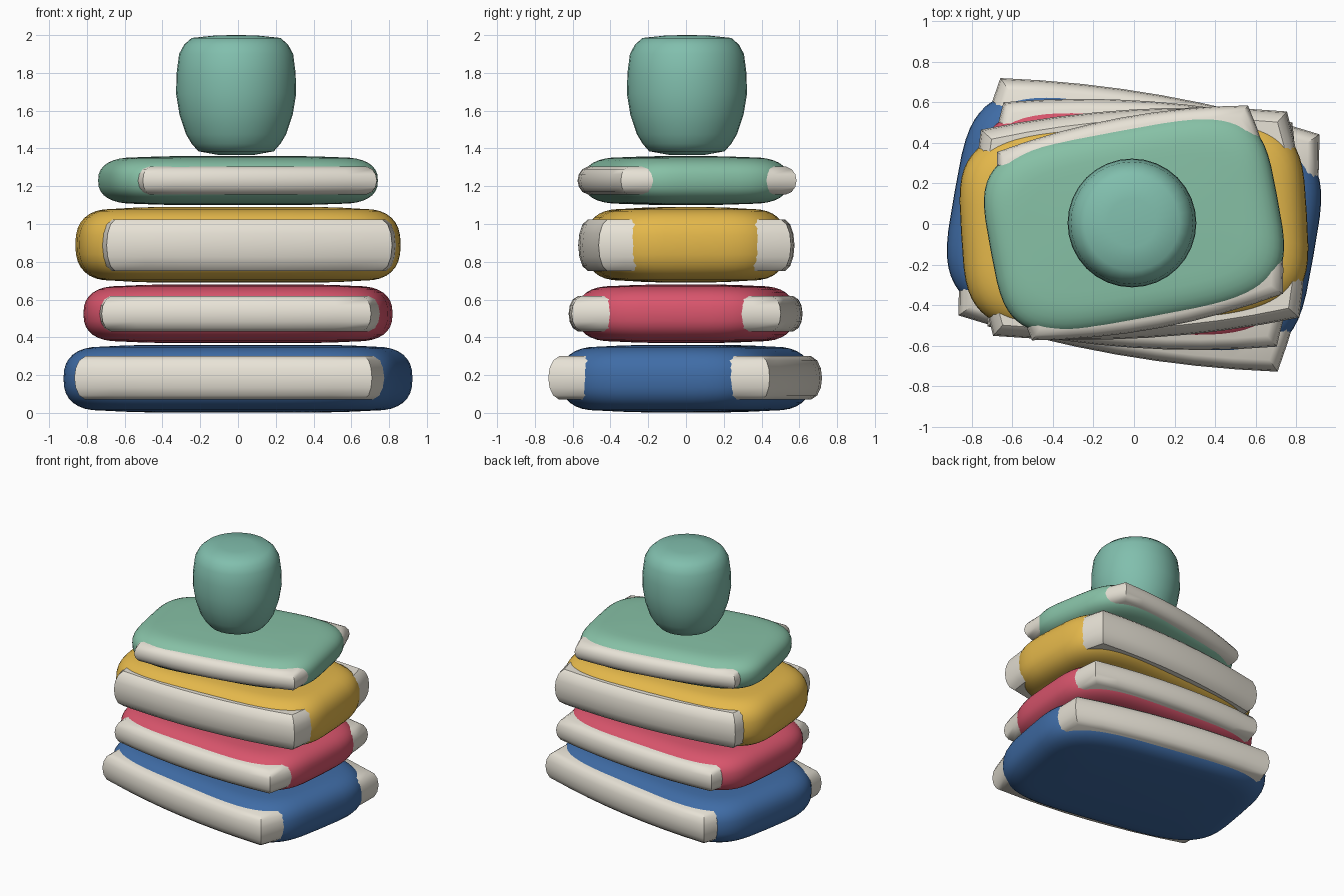
import bpy, bmesh, math

if "Cube" in bpy.data.objects:
    bpy.data.objects.remove(bpy.data.objects["Cube"])


def material(name, rgb):
    m = bpy.data.materials.new(name)
    m.diffuse_color = (*rgb, 1)
    m.use_nodes = True
    m.node_tree.nodes["Principled BSDF"].inputs["Base Color"].default_value = m.diffuse_color
    return m


def loft(name, rings, mat, location=(0, 0, 0), turn=0, sharp=40):
    """Closed skin through rings of equal point count, capped at both ends."""
    bm = bmesh.new()
    loops = [[bm.verts.new(p) for p in ring] for ring in rings]
    n = len(loops[0])
    for low, high in zip(loops, loops[1:]):
        for i in range(n):
            j = (i + 1) % n
            bm.faces.new((low[i], low[j], high[j], high[i]))
    bm.faces.new(loops[0][::-1])
    bm.faces.new(loops[-1])
    bmesh.ops.recalc_face_normals(bm, faces=bm.faces)
    mesh = bpy.data.meshes.new(name)
    bm.to_mesh(mesh)
    bm.free()
    ob = bpy.data.objects.new(name, mesh)
    bpy.context.collection.objects.link(ob)
    ob.location = location
    ob.rotation_euler.z = math.radians(turn)
    mesh.materials.append(mat)
    bpy.ops.object.select_all(action='DESELECT')
    bpy.context.view_layer.objects.active = ob
    ob.select_set(True)
    bpy.ops.object.shade_smooth_by_angle(angle=math.radians(sharp))
    return ob


def spow(v, e):
    return math.copysign(abs(v) ** e, v)


def cover_ring(a, b, z, n=64):
    # soft rounded rectangle
    return [(a * spow(math.cos(t), 0.5), b * spow(math.sin(t), 0.5), z)
            for t in (2 * math.pi * i / n for i in range(n))]


def page_ring(a, b, z, bow=0.055, n=8):
    # rectangle with sharp corners and gently bowed sides
    pts = []
    for k in range(4):
        for i in range(n):
            s = -1 + 2 * i / n
            out = bow * (1 - s * s)
            pts.append([(a + out, b * s, z), (-a * s, b + out, z),
                        (-a - out, -b * s, z), (a * s, -b - out, z)][k])
    return pts


def book(name, mat, z0, z1, cover, pages, page_z, shift, turn):
    mid, h = (z0 + z1) / 2, (z1 - z0) / 2
    # cover: pillow-like solid with a rolled edge
    half = []
    for i in range(9):
        t = math.pi / 2 * i / 8
        d = 0.2 * (1 - spow(math.cos(t), 0.8))
        half.append((d, 0.95 * h * spow(math.sin(t), 0.8)))
    half += [(0.3, 0.98 * h), (0.42, h)]
    profile = [(d, -z) for d, z in half[:0:-1]] + half
    loft(name + "_cover", [cover_ring(cover[0] - d, cover[1] - d, z) for d, z in profile],
         mat, (0, 0, mid), turn)
    # pages: block with softened top and bottom edges
    p = (page_z[1] - page_z[0]) / 2
    prof = [(0.05, -1), (0.022, -0.8), (0.006, -0.45), (0, 0),
            (0.006, 0.45), (0.022, 0.8), (0.05, 1)]
    r = math.radians(turn)
    loft(name + "_pages", [page_ring(pages[0] - d, pages[1] - d, p * z) for d, z in prof],
         paper, (shift * math.cos(r), shift * math.sin(r), sum(page_z) / 2), turn)


paper = material("paper", (0.80, 0.76, 0.67))
blue = material("blue", (0.05, 0.15, 0.38))
red = material("red", (0.69, 0.09, 0.15))
yellow = material("yellow", (0.78, 0.48, 0.07))
green = material("green", (0.24, 0.53, 0.38))
teal = material("teal", (0.22, 0.52, 0.42))

# stack of books, bottom to top
book("bottom_book", blue, 0.003, 0.36, (0.90, 0.60), (0.80, 0.595), (0.07, 0.30), 0.025, -10)
book("second_book", red, 0.37, 0.68, (0.81, 0.56), (0.715, 0.555), (0.43, 0.62), 0.03, -4)
book("third_book", yellow, 0.69, 1.09, (0.855, 0.52), (0.757, 0.51), (0.75, 1.025), 0.03, 3.4)
book("top_book", green, 1.10, 1.36, (0.72, 0.49), (0.63, 0.473), (1.155, 1.305), 0.03, 10.5)

# rounded jar on top
jar = [(0.09, 1.365), (0.20, 1.385), (0.235, 1.425), (0.265, 1.475), (0.30, 1.58),
       (0.318, 1.69), (0.315, 1.80), (0.302, 1.90), (0.275, 1.95), (0.235, 1.985),
       (0.12, 1.997), (0.03, 2.0)]
loft("jar", [[(r * math.cos(t), r * math.sin(t), z)
              for t in (2 * math.pi * i / 32 for i in range(32))] for r, z in jar],
     teal, (-0.01, 0.005, 0), sharp=60)
